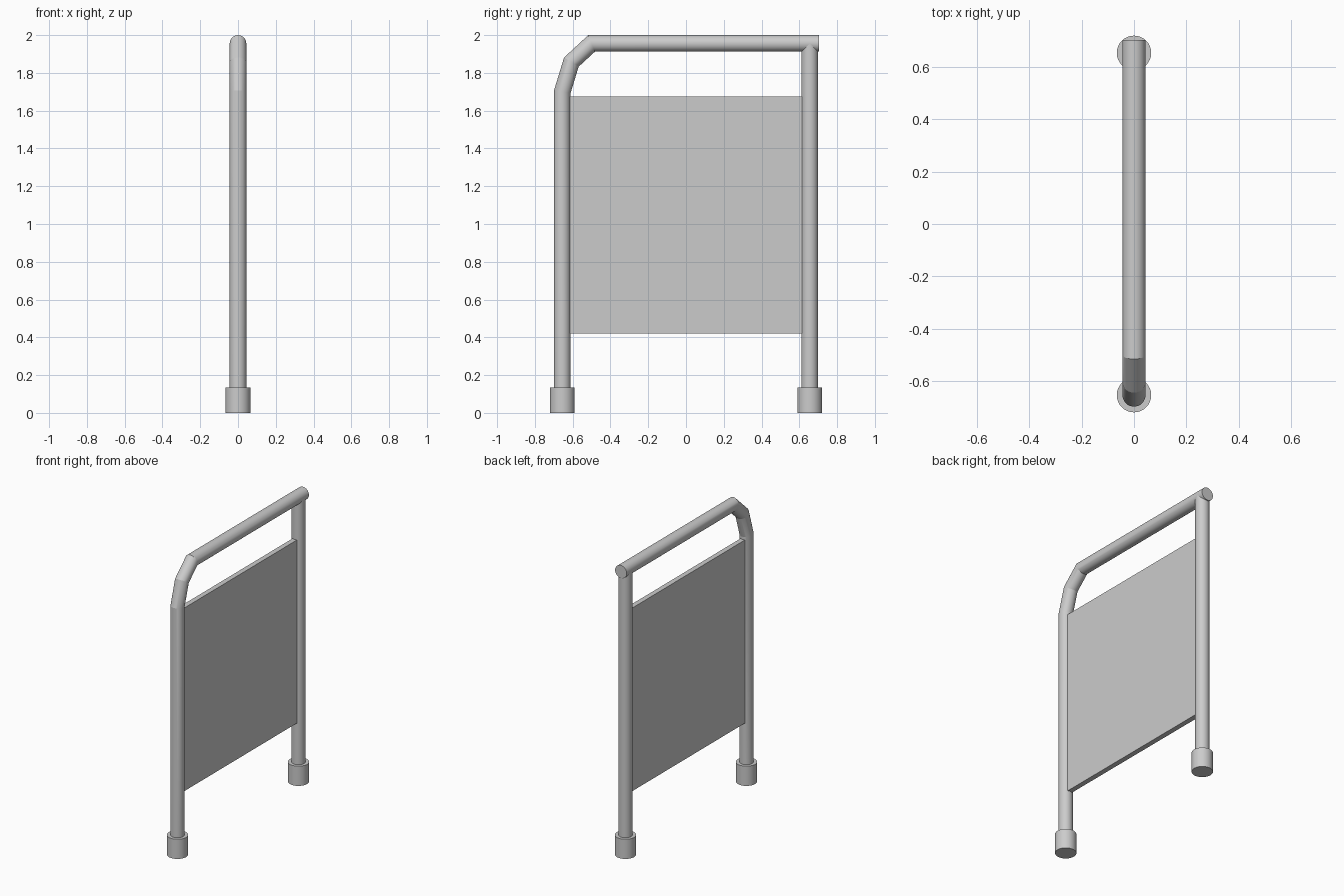
import bpy, bmesh, math
from mathutils import Vector

cube = bpy.data.objects.get("Cube")
if cube:
    bpy.data.objects.remove(cube, do_unlink=True)

TUBE_R = 0.044
POST_Y = 0.655
SIDES = 32

metal = bpy.data.materials.new("grey_metal")
metal.use_nodes = True
GREY = (0.6, 0.6, 0.6, 1)
metal.diffuse_color = GREY
metal.node_tree.nodes["Principled BSDF"].inputs["Base Color"].default_value = GREY


def finish(name, bm):
    bmesh.ops.recalc_face_normals(bm, faces=bm.faces)
    mesh = bpy.data.meshes.new(name)
    bm.to_mesh(mesh)
    bm.free()
    mesh.materials.append(metal)
    obj = bpy.data.objects.new(name, mesh)
    bpy.context.collection.objects.link(obj)
    bpy.ops.object.select_all(action='DESELECT')
    obj.select_set(True)
    bpy.context.view_layer.objects.active = obj
    bpy.ops.object.shade_smooth_by_angle(angle=math.radians(14))
    return obj


def tube(name, path, radius):
    """Round tube along a path in the YZ plane, with mitred bends."""
    bm = bmesh.new()
    pts = [Vector((0, y, z)) for y, z in path]
    rings = []
    for i, p in enumerate(pts):
        before = (p - pts[max(i - 1, 0)]).normalized()
        after = (pts[min(i + 1, len(pts) - 1)] - p).normalized()
        along = (before + after).normalized()
        stretch = 1 / max(along.dot(before), along.dot(after))
        across = Vector((0, -along.z, along.y)) * stretch
        ring = []
        for k in range(SIDES):
            a = math.tau * k / SIDES
            offset = Vector((math.cos(a), 0, 0)) + across * math.sin(a)
            ring.append(bm.verts.new(p + offset * radius))
        rings.append(ring)
    for low, high in zip(rings, rings[1:]):
        for k in range(SIDES):
            n = (k + 1) % SIDES
            bm.faces.new((low[k], low[n], high[n], high[k]))
    bm.faces.new(rings[0])
    bm.faces.new(rings[-1])
    return finish(name, bm)


# Front post, bend and top rail in one tube
tube("front_post_and_top_rail",
     [(-POST_Y, 0.05), (-POST_Y, 1.70), (-0.607, 1.857),
      (-0.50, 1.956), (0.705, 1.956)], TUBE_R)

# Back post, ending inside the rail
tube("back_post", [(POST_Y, 0.05), (POST_Y, 1.956)], TUBE_R)

# Wider foot sleeves
for label, side in (("front", -1), ("back", 1)):
    tube(label + "_foot", [(side * POST_Y, 0), (side * POST_Y, 0.135)], 0.066)

# Flat infill panel between the posts
bm = bmesh.new()
bmesh.ops.create_cube(bm, size=1)
bmesh.ops.scale(bm, vec=(0.035, 2 * POST_Y - 0.06, 1.255), verts=bm.verts)
bmesh.ops.translate(bm, vec=(0, 0, 1.0475), verts=bm.verts)
finish("infill_panel", bm)
